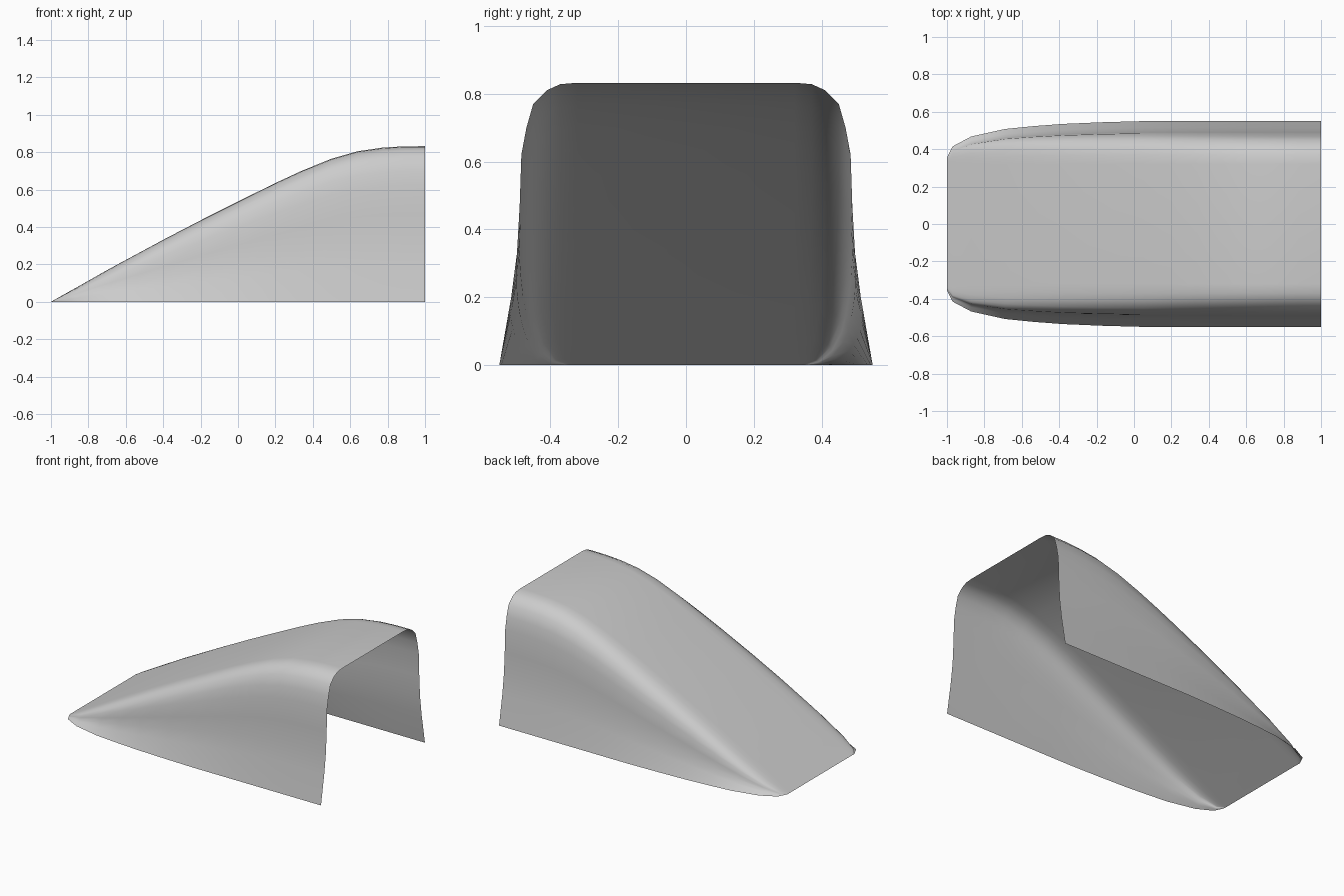
import bpy, bmesh

if "Cube" in bpy.data.objects:
    bpy.data.objects.remove(bpy.data.objects["Cube"])

# Half cross-section at the open back end: (y, z), ridge centre down to base
SECTION = [(0, .832), (.32, .832), (.37, .828), (.41, .81), (.45, .77), (.47, .70),
           (.485, .62), (.49, .47), (.498, .33), (.515, .2), (.55, 0)]
TOP_Z, FLAT_Y, BASE_Y = .832, .32, .55

# Stations along the length: (x, roof height, half width at the base)
STATIONS = [(-1, 0, .355), (-.97, .017, .415), (-.87, .073, .468), (-.69, .175, .508),
            (-.54, .256, .523), (-.38, .342, .535), (-.17, .451, .544), (.05, .561, .55),
            (.2, .635, .55), (.34, .70, .55), (.5, .765, .55), (.64, .805, .55),
            (.77, .824, .55), (.88, .831, .55), (1, .832, .55)]


def section_at(x, height, base):
    """Scale the back section to the local roof height and base width."""
    k = (base - FLAT_Y) / (BASE_Y - FLAT_Y)
    half = [(y if y <= FLAT_Y else FLAT_Y + (y - FLAT_Y) * k, z * height / TOP_Z)
            for y, z in SECTION]
    return [(x, -y, z) for y, z in reversed(half)] + [(x, y, z) for y, z in half[1:]]


# Open scoop shell lofted through the stations
bm = bmesh.new()
rows = [[bm.verts.new(p) for p in section_at(*s)] for s in STATIONS]
for a, b in zip(rows, rows[1:]):
    for i in range(len(a) - 1):
        bm.faces.new((a[i], b[i], b[i + 1], a[i + 1]))
for f in bm.faces:
    f.smooth = True
mesh = bpy.data.meshes.new("scoop_shell")
bm.to_mesh(mesh)
bm.free()
shell = bpy.data.objects.new("scoop_shell", mesh)
bpy.context.collection.objects.link(shell)
